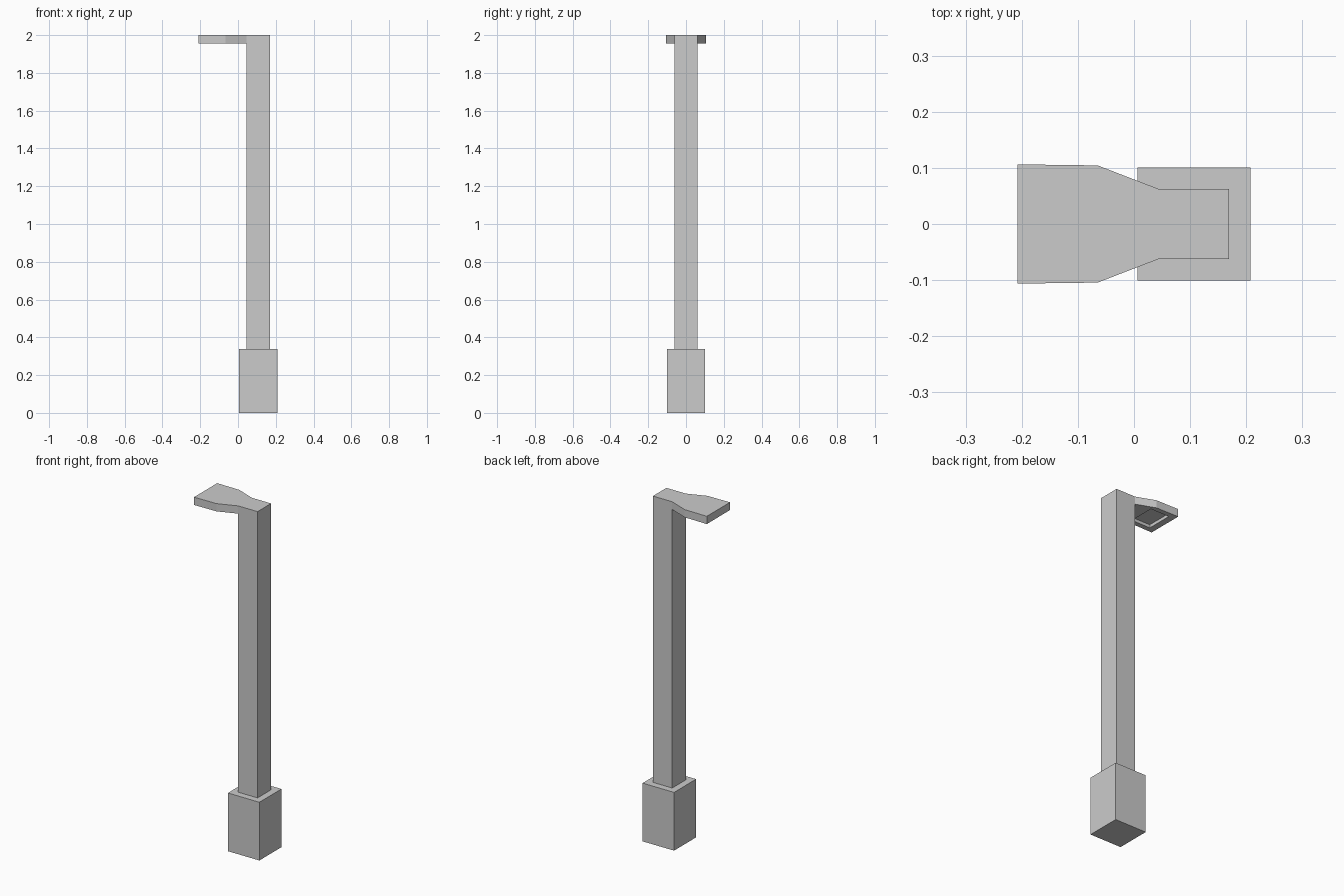
import bpy, bmesh

if "Cube" in bpy.data.objects:
    bpy.data.objects.remove(bpy.data.objects["Cube"])


def prism(name, outline, z0, z1):
    """Extrude a counter-clockwise outline from z0 to z1."""
    bm = bmesh.new()
    face = bm.faces.new([bm.verts.new((x, y, z0)) for x, y in outline])
    ext = bmesh.ops.extrude_face_region(bm, geom=[face], use_keep_orig=True)
    top = [v for v in ext["geom"] if isinstance(v, bmesh.types.BMVert)]
    bmesh.ops.translate(bm, verts=top, vec=(0, 0, z1 - z0))
    bmesh.ops.recalc_face_normals(bm, faces=bm.faces)
    mesh = bpy.data.meshes.new(name)
    bm.to_mesh(mesh)
    bm.free()
    obj = bpy.data.objects.new(name, mesh)
    bpy.context.collection.objects.link(obj)
    return obj


def rect(x0, x1, half):
    return [(x0, -half), (x1, -half), (x1, half), (x0, half)]


# Square foot and tall post
prism("base", rect(0.006, 0.208, 0.101), 0, 0.338)
prism("post", rect(0.045, 0.169, 0.062), 0.338, 2)

# Flared lamp head, symmetric about y = 0
side = [(-0.208, 0.1065), (-0.125, 0.105), (-0.065, 0.1045), (0.045, 0.062)]
outline = [(x, -y) for x, y in side] + side[::-1]
head = prism("lamp_head", outline, 1.955, 2)

# Shallow lamp recess under the head
cutter = prism("recess_cutter", rect(-0.17, -0.05, 0.076), 1.90, 1.973)
cutter.hide_render = True
mod = head.modifiers.new("recess", "BOOLEAN")
mod.operation = "DIFFERENCE"
mod.solver = "EXACT"
mod.object = cutter
bpy.context.view_layer.objects.active = head
bpy.ops.object.modifier_apply(modifier=mod.name)
bpy.data.objects.remove(cutter)
